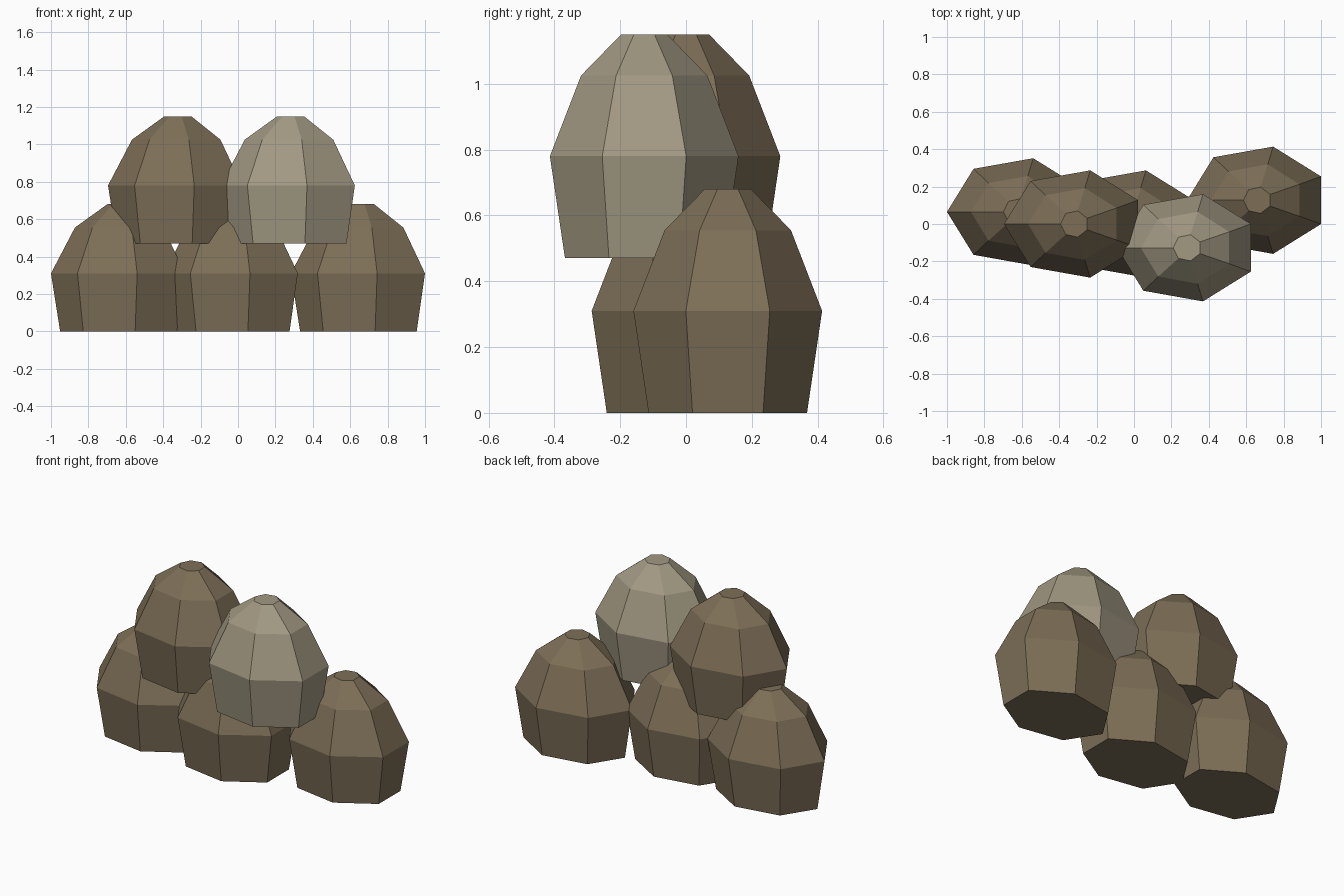
import bpy, bmesh, math

if "Cube" in bpy.data.objects:
    bpy.data.objects.remove(bpy.data.objects["Cube"])

SIDES = 7
RX, RY = 0.377, 0.294            # sack half-widths at the belly
# profile rings: height, x scale, y scale
RINGS = [(0.0, 0.87, 0.84), (0.31, 1.0, 1.0), (0.555, 0.66, 0.67), (0.68, 0.20, 0.245)]


def material(name, rgb):
    m = bpy.data.materials.new(name)
    m.diffuse_color = (*rgb, 1.0)
    m.use_nodes = True
    m.node_tree.nodes["Principled BSDF"].inputs["Base Color"].default_value = m.diffuse_color
    return m


brown = material("brown_burlap", (0.207, 0.159, 0.096))
pale = material("pale_burlap", (0.361, 0.319, 0.226))


def sack(name, x, y, z, mat):
    bm = bmesh.new()
    loops = []
    for h, sx, sy in RINGS:
        ring = []
        for i in range(SIDES):
            a = math.pi + i * math.tau / SIDES     # one corner points to -x
            ring.append(bm.verts.new((RX * sx * math.cos(a), RY * sy * math.sin(a), h)))
        loops.append(ring)
    # side panels
    for low, high in zip(loops, loops[1:]):
        for i in range(SIDES):
            j = (i + 1) % SIDES
            bm.faces.new((low[i], low[j], high[j], high[i]))
    # flat base and tied top
    bm.faces.new(loops[0][::-1])
    bm.faces.new(loops[-1])
    mesh = bpy.data.meshes.new(name)
    bm.to_mesh(mesh)
    bm.free()
    mesh.materials.append(mat)
    ob = bpy.data.objects.new(name, mesh)
    ob.location = (x, y, z)
    bpy.context.collection.objects.link(ob)


# bottom row
sack("bottom_sack_left", -0.623, 0.065, 0, brown)
sack("bottom_sack_middle", -0.02, 0.0, 0, brown)
sack("bottom_sack_right", 0.66, 0.127, 0, brown)
# top row
sack("top_sack_left", -0.318, 0.0, 0.47, brown)
sack("top_sack_right", 0.285, -0.127, 0.47, pale)
